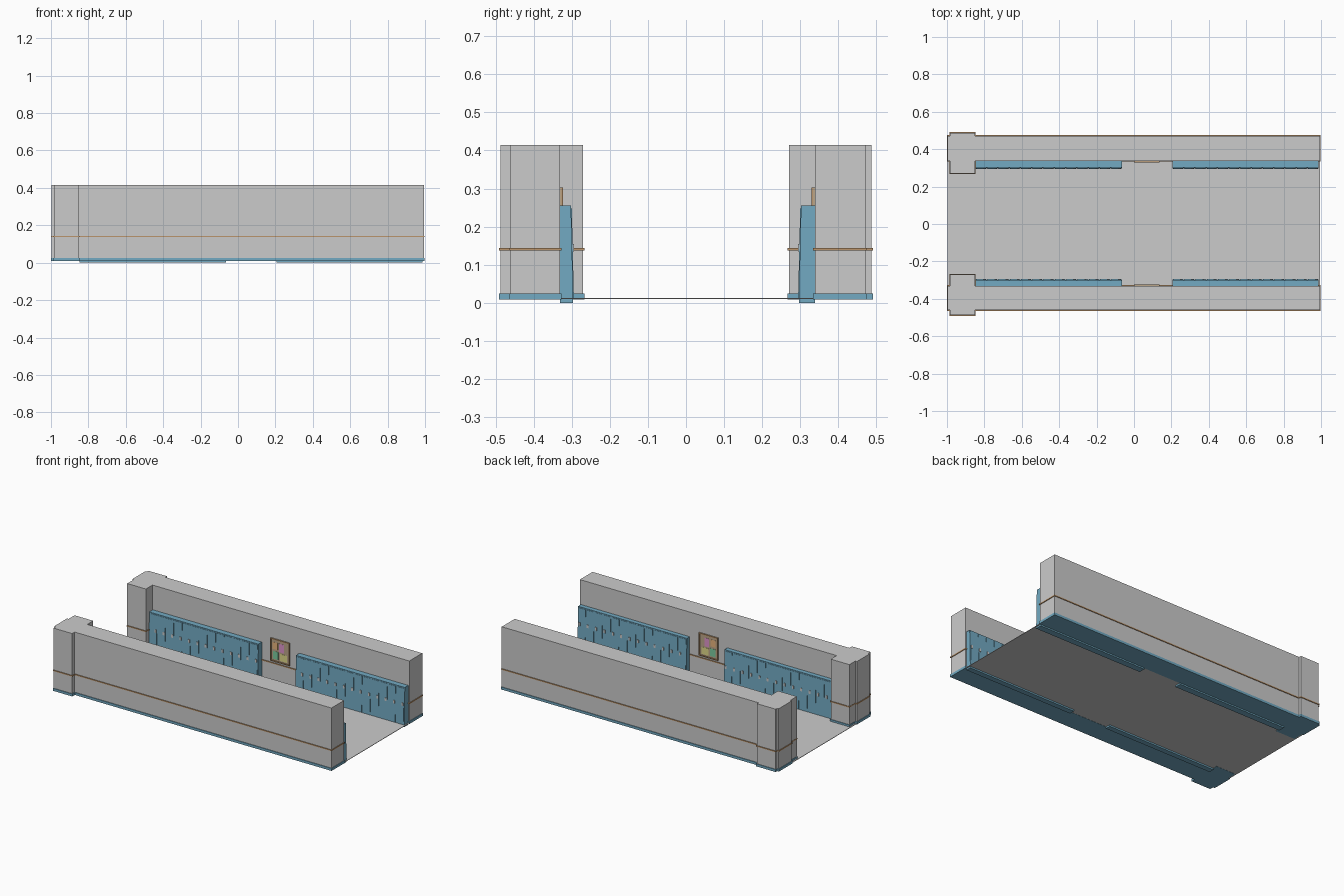
import bpy, bmesh

if "Cube" in bpy.data.objects:
    bpy.data.objects.remove(bpy.data.objects["Cube"])

def mat(name, r, g, b):
    m = bpy.data.materials.new(name)
    m.diffuse_color = (r, g, b, 1)
    m.use_nodes = True
    m.node_tree.nodes["Principled BSDF"].inputs["Base Color"].default_value = m.diffuse_color
    return m

BLUE = mat("locker_blue", 0.17, 0.40, 0.54)
ORANGE = mat("stripe_orange", 0.50, 0.30, 0.15)
CORK = mat("cork", 0.50, 0.38, 0.25)
PAPERS = [mat("paper_green", 0.2, 0.6, 0.35), mat("paper_pink", 0.75, 0.3, 0.6),
          mat("paper_yellow", 0.75, 0.7, 0.25), mat("paper_orange", 0.8, 0.45, 0.2)]

def finish(name, bm, material=None):
    bmesh.ops.recalc_face_normals(bm, faces=bm.faces)
    me = bpy.data.meshes.new(name)
    bm.to_mesh(me)
    bm.free()
    ob = bpy.data.objects.new(name, me)
    bpy.context.collection.objects.link(ob)
    if material:
        me.materials.append(material)
    return ob

def prism(bm, pts, direction):
    """Extrude a flat outline along a direction."""
    f = bm.faces.new([bm.verts.new(p) for p in pts])
    ext = bmesh.ops.extrude_face_region(bm, geom=[f], use_keep_orig=True)["geom"]
    bmesh.ops.translate(bm, vec=direction, verts=[v for v in ext if isinstance(v, bmesh.types.BMVert)])

def box(bm, x0, x1, y0, y1, z0, z1):
    prism(bm, [(x0, y0, z0), (x1, y0, z0), (x1, y1, z0), (x0, y1, z0)], (0, 0, z1 - z0))

def footprint_solid(name, s, inner, outer, o, z0, z1, material=None):
    """Wall plan with its end pillar, grown outward by o."""
    xa, xb, xc, xd = -0.996 - o, -0.985 - o / 2, -0.851 + o, 0.994 + o
    i, u, pi, pu = inner - o, outer + o, 0.270 - o, 0.487 + o
    plan = [(xa, i), (xb, i), (xb, pi), (xc, pi), (xc, i), (xd, i),
            (xd, u), (xc, u), (xc, pu), (xb, pu), (xb, u), (xa, u)]
    bm = bmesh.new()
    prism(bm, [(x, s * y, z0) for x, y in plan], (0, 0, z1 - z0))
    return finish(name, bm, material)

def front_y(z):
    """Locker front leans back slightly with height."""
    return 0.296 + 0.006 * z / 0.255

def locker_bank(name, s, x0, x1, back, doors=13):
    bm, hb = bmesh.new(), bmesh.new()
    f = lambda z, d: s * (front_y(z) - d)
    # cabinet
    prism(bm, [(x0, f(0, 0), 0), (x0, s * back, 0), (x0, s * back, 0.255),
               (x0, f(0.255, 0), 0.255)], (x1 - x0, 0, 0))
    w = (x1 - x0) / doors
    for k in range(doors):
        a = x0 + k * w
        # raised door leaf
        prism(bm, [(a + 0.004, f(z, d), z) for z, d in
                   ((0.014, -0.001), (0.248, -0.001), (0.248, 0.002), (0.014, 0.002))],
              (w - 0.008, 0, 0))
        # handle
        box(hb, a + w * 0.68, a + w * 0.88, f(0.145, 0), f(0.145, 0.005), 0.135, 0.155)
    finish(name, bm, BLUE)
    finish(name + "_handles", hb)

for side, s, inner, outer in (("back", 1, 0.338, 0.471), ("front", -1, 0.331, 0.461)):
    # wall, skirting and painted stripe
    footprint_solid(side + "_wall", s, inner, outer, 0, 0.012, 0.415)
    footprint_solid(side + "_skirting", s, inner, outer, 0.004, 0.009, 0.025, BLUE)
    footprint_solid(side + "_stripe", s, inner, outer, 0.004, 0.137, 0.144, ORANGE)
    # lockers
    locker_bank(side + "_lockers_left", s, -0.848, -0.065, inner)
    locker_bank(side + "_lockers_right", s, 0.205, 0.987, inner)
    # notice board: cork panel, four frame bars, papers
    x0, x1, z0, z1, t = 0.0, 0.137, 0.155, 0.303, 0.007
    bm = bmesh.new()
    box(bm, x0, x1, s * inner, s * (inner - 0.004), z0, z1)
    finish(side + "_notice_board", bm, CORK)
    bm = bmesh.new()
    for a, b, c, d in ((x0, x1, z0, z0 + t), (x0, x1, z1 - t, z1),
                       (x0, x0 + t, z0 + t, z1 - t), (x1 - t, x1, z0 + t, z1 - t)):
        box(bm, a, b, s * inner, s * (inner - 0.008), c, d)
    finish(side + "_board_frame", bm, ORANGE)
    for k, (px, pz, w, h) in enumerate(((0.018, 0.172, 0.038, 0.05), (0.062, 0.225, 0.035, 0.055),
                                        (0.068, 0.17, 0.05, 0.045), (0.016, 0.235, 0.036, 0.045))):
        bm = bmesh.new()
        box(bm, px, px + w, s * (inner - 0.004), s * (inner - 0.005), pz, pz + h)
        finish(f"{side}_paper_{k}", bm, PAPERS[k])

# floor
bm = bmesh.new()
box(bm, -0.996, 0.994, -0.331, 0.338, 0.010, 0.013)
finish("floor", bm)
